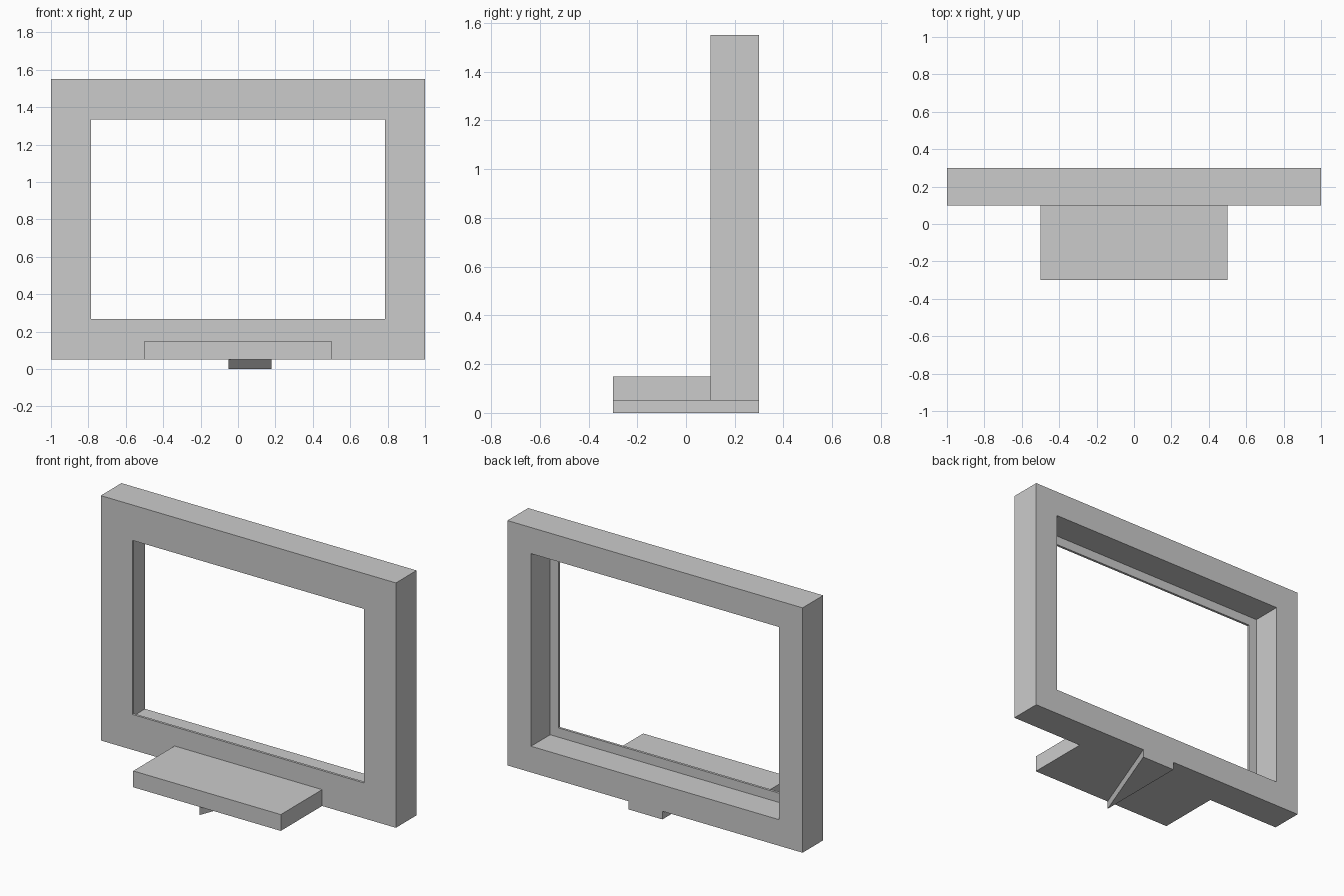
import bpy

if "Cube" in bpy.data.objects:
    bpy.data.objects.remove(bpy.data.objects["Cube"])

CZ = 0.80  # height of the frame centre


def mesh_object(name, verts, faces):
    mesh = bpy.data.meshes.new(name)
    mesh.from_pydata(verts, [], faces)
    mesh.update()
    obj = bpy.data.objects.new(name, mesh)
    bpy.context.collection.objects.link(obj)
    return obj


def prism(name, outline, z0, z1):
    """Extrude a counter-clockwise xy outline from z0 to z1."""
    n = len(outline)
    verts = [(x, y, z) for z in (z0, z1) for x, y in outline]
    faces = [tuple(reversed(range(n))), tuple(range(n, 2 * n))]
    faces += [(i, (i + 1) % n, n + (i + 1) % n, n + i) for i in range(n)]
    return mesh_object(name, verts, faces)


def picture_frame(name, section):
    """Sweep a closed (half width, half height, y) section round a rectangle."""
    corners = [(-1, -1), (1, -1), (1, 1), (-1, 1)]
    n = len(section)
    verts = [(sx * w, y, CZ + sz * h) for w, h, y in section for sx, sz in corners]
    faces = []
    for r in range(n):
        a, b = 4 * r, 4 * ((r + 1) % n)
        for i in range(4):
            j = (i + 1) % 4
            faces.append((a + i, a + j, b + j, b + i))
    return mesh_object(name, verts, faces)


# Screen frame with a thin front lip and a wider recess behind it
picture_frame("screen_frame", [
    (1.0, 0.75, 0.10),
    (0.785, 0.533, 0.10),
    (0.785, 0.533, 0.115),
    (0.84, 0.59, 0.115),
    (0.84, 0.59, 0.30),
    (1.0, 0.75, 0.30),
])

# Shelf block in front of the lower rail
prism("front_shelf", [(-0.5, -0.3), (0.5, -0.3), (0.5, 0.1), (-0.5, 0.1)], 0.05, 0.15)

# Wedge-shaped foot underneath
prism("wedge_foot", [(-0.05, -0.3), (0.18, 0.3), (-0.05, 0.3)], 0.0, 0.05)
